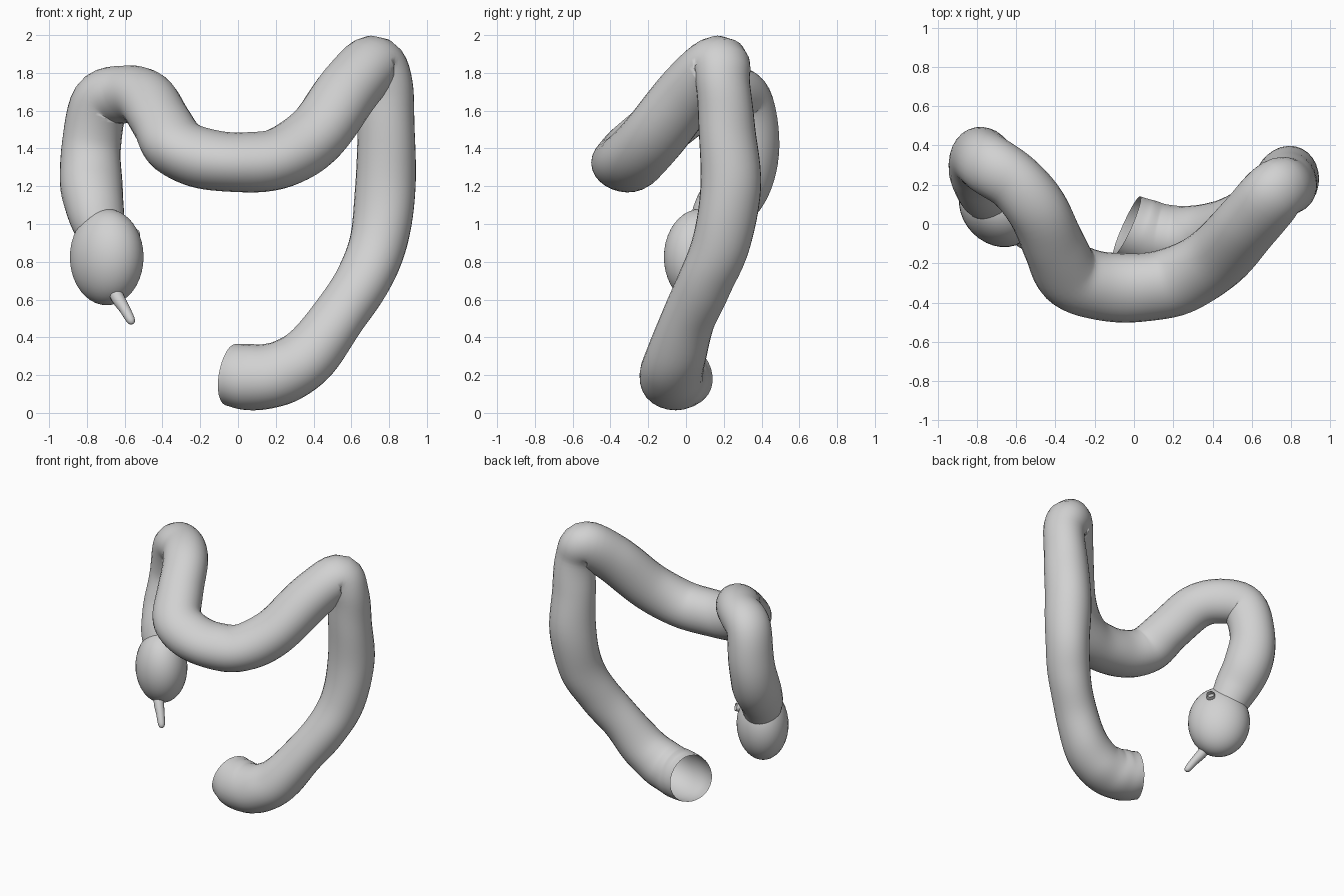
import bpy, bmesh, math
from mathutils import Vector

cube = bpy.data.objects.get("Cube")
if cube:
    bpy.data.objects.remove(cube, do_unlink=True)

tissue = bpy.data.materials.new("pale_grey")
tissue.use_nodes = True
tissue.diffuse_color = (0.64, 0.64, 0.64, 1)
tissue.node_tree.nodes["Principled BSDF"].inputs["Base Color"].default_value = (0.64, 0.64, 0.64, 1)


def smooth_path(points, steps):
    """Catmull-Rom through (x, y, z, radius) points."""
    pts = [Vector(p) for p in points]
    pts = [2 * pts[0] - pts[1]] + pts + [2 * pts[-1] - pts[-2]]
    out = []
    for a, b, c, d in zip(pts, pts[1:], pts[2:], pts[3:]):
        for i in range(steps):
            t = i / steps
            out.append(0.5 * (2 * b + (c - a) * t + (2 * a - 5 * b + 4 * c - d) * t ** 2
                              + (3 * b - a - 3 * c + d) * t ** 3))
    return out + [pts[-2]]


def sweep(name, points, sides=28, steps=6, ridge=0.0, close_end=False):
    path = smooth_path(points, steps)
    centres = [p.to_3d() for p in path]
    bm = bmesh.new()
    rings, normal = [], Vector((0, 0, 1))
    for i, p in enumerate(path):
        tangent = (centres[min(i + 1, len(path) - 1)] - centres[max(i - 1, 0)]).normalized()
        normal = (normal - tangent * normal.dot(tangent)).normalized()
        side = tangent.cross(normal)
        # the front span is wider than it is tall
        squash = 1 - 0.4 * min(max(-p.y - 0.08, 0), 0.25)
        ring = []
        for k in range(sides):
            a = math.tau * k / sides
            # three soft lengthwise bands and gentle pouches between them
            swell = 1 + ridge * (math.cos(3 * a) + 0.4 * math.sin(i * 0.8) * math.sin(2 * a))
            offset = (normal * math.cos(a) + side * math.sin(a)) * max(p.w, 0.002) * swell
            offset.z *= squash
            ring.append(bm.verts.new(centres[i] + offset))
        rings.append(ring)
    for r0, r1 in zip(rings, rings[1:]):
        for k in range(sides):
            n = (k + 1) % sides
            bm.faces.new((r0[k], r0[n], r1[n], r1[k]))
    if close_end:
        bm.faces.new(rings[-1])
    mesh = bpy.data.meshes.new(name)
    bm.to_mesh(mesh)
    bm.free()
    mesh.materials.append(tissue)
    mesh.shade_smooth()
    obj = bpy.data.objects.new(name, mesh)
    bpy.context.collection.objects.link(obj)


# Long bowel tube: open lower end, up the left, across, and down the right
lower = [(-.035, -.01, .198, .165), (.045, -.045, .187, .175), (.14, -.07, .188, .172),
         (.26, -.075, .222, .167), (.39, -.05, .315, .157), (.53, .012, .502, .143),
         (.66, .1, .695, .146), (.747, .187, .91, .153), (.783, .235, 1.2, .16),
         (.787, .215, 1.5, .15), (.785, .195, 1.73, .143)]
across = [(.72, .168, 1.838, .16), (.59, .02, 1.71, .165), (.42, -.165, 1.475, .17),
          (.23, -.28, 1.35, .175), (.03, -.32, 1.325, .175), (-.18, -.31, 1.345, .175),
          (-.33, -.25, 1.41, .17), (-.405, -.11, 1.53, .158), (-.49, .075, 1.66, .155),
          (-.60, .21, 1.688, .152)]
descent = [(-.73, .30, 1.645, .155), (-.778, .337, 1.42, .156), (-.78, .285, 1.22, .165),
           (-.757, .19, 1.07, .152), (-.725, .13, .95, .13)]
sweep("large_bowel", lower + across + descent, ridge=0.02)

# Rounded pouch, flatter on its diagonal
bpy.ops.mesh.primitive_uv_sphere_add(segments=32, ring_count=20, radius=1,
                                     location=(-.695, .078, .825),
                                     rotation=(0, 0, math.radians(45)))
pouch = bpy.context.object
pouch.name = "pouch"
pouch.scale = (.177, .213, .255)
pouch.data.materials.append(tissue)
pouch.data.shade_smooth()

# Thin tail hanging under the pouch
sweep("appendix", [(-.66, .02, .68, .035), (-.64, -.03, .615, .036), (-.60, -.07, .55, .029),
                   (-.57, -.10, .495, .024), (-.56, -.11, .475, .014), (-.558, -.112, .47, .0)],
      sides=14, close_end=True)

# Short open inlet on the inner side of the pouch
sweep("inlet", [(-.59, .123, .93, .032), (-.56, .153, .94, .031), (-.538, .175, .948, .028)],
      sides=14)
